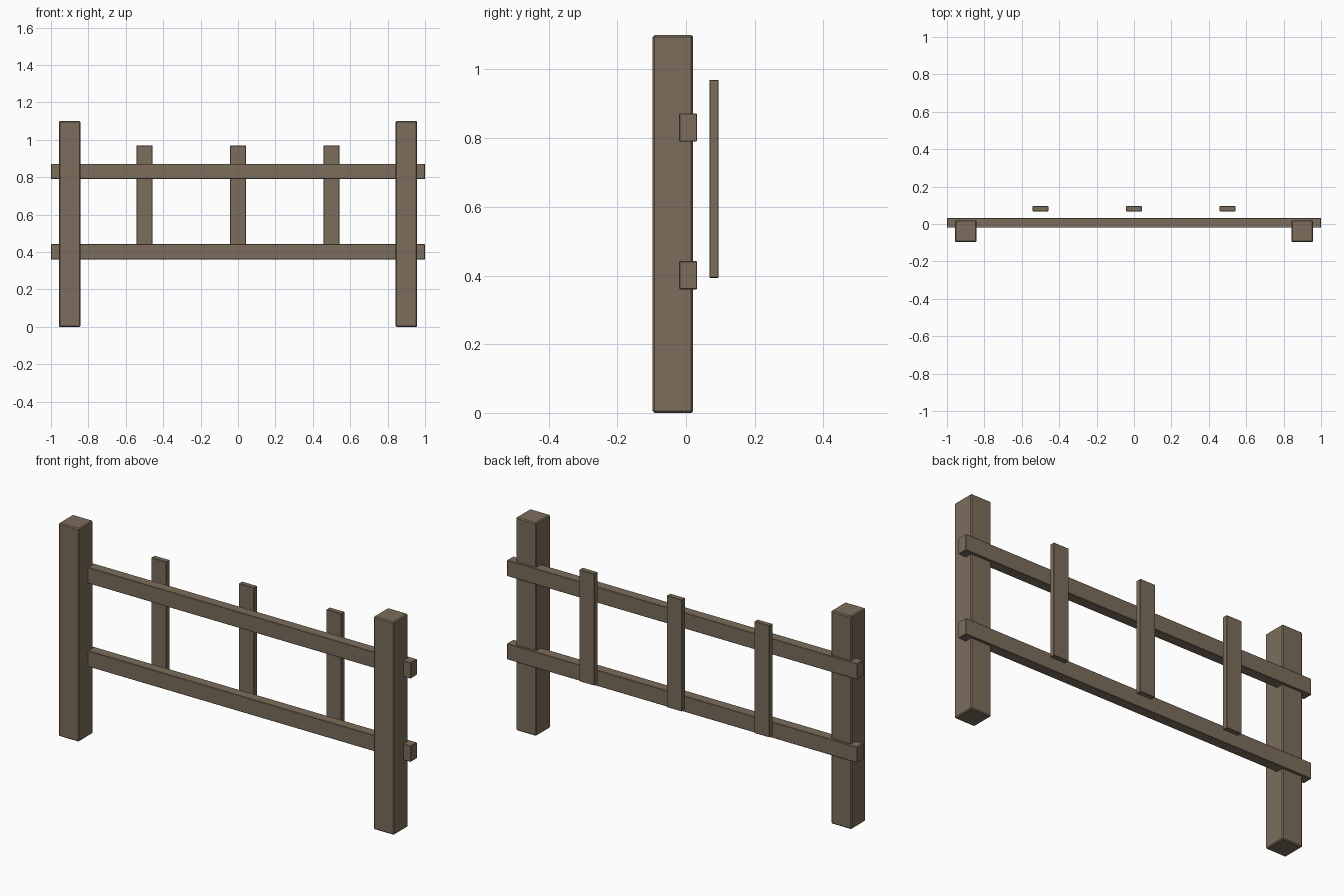
import bpy, bmesh

if "Cube" in bpy.data.objects:
    bpy.data.objects.remove(bpy.data.objects["Cube"])

wood = bpy.data.materials.new("weathered brown wood")
wood.diffuse_color = (0.198, 0.153, 0.105, 1)
wood.use_nodes = True
wood.node_tree.nodes["Principled BSDF"].inputs["Base Color"].default_value = wood.diffuse_color


def beam(name, lo, hi, bevel):
    """Box between two corners with slightly chamfered edges."""
    bm = bmesh.new()
    bmesh.ops.create_cube(bm, size=1)
    for v in bm.verts:
        v.co = [(a + b) / 2 + c * (b - a) for a, b, c in zip(lo, hi, v.co)]
    bmesh.ops.bevel(bm, geom=bm.edges[:], offset=bevel, segments=1,
                    affect='EDGES')
    bmesh.ops.recalc_face_normals(bm, faces=bm.faces[:])
    mesh = bpy.data.meshes.new(name)
    bm.to_mesh(mesh)
    bm.free()
    mesh.materials.append(wood)
    obj = bpy.data.objects.new(name, mesh)
    bpy.context.collection.objects.link(obj)


# Two thick end posts
for side, x in (("left", -0.9), ("right", 0.9)):
    beam(side + "_post", (x - 0.058, -0.097, 0), (x + 0.058, 0.02, 1.1), 0.005)

# Two horizontal rails, set into the back of the posts
for level, z in (("lower", 0.401), ("upper", 0.831)):
    beam(level + "_rail", (-1, -0.02, z - 0.041), (1, 0.032, z + 0.041), 0.002)

# Three thin upright slats behind the rails
for i, x in enumerate((-0.5, 0, 0.5)):
    beam(f"slat_{i + 1}", (x - 0.043, 0.068, 0.393),
         (x + 0.043, 0.095, 0.97), 0.002)
